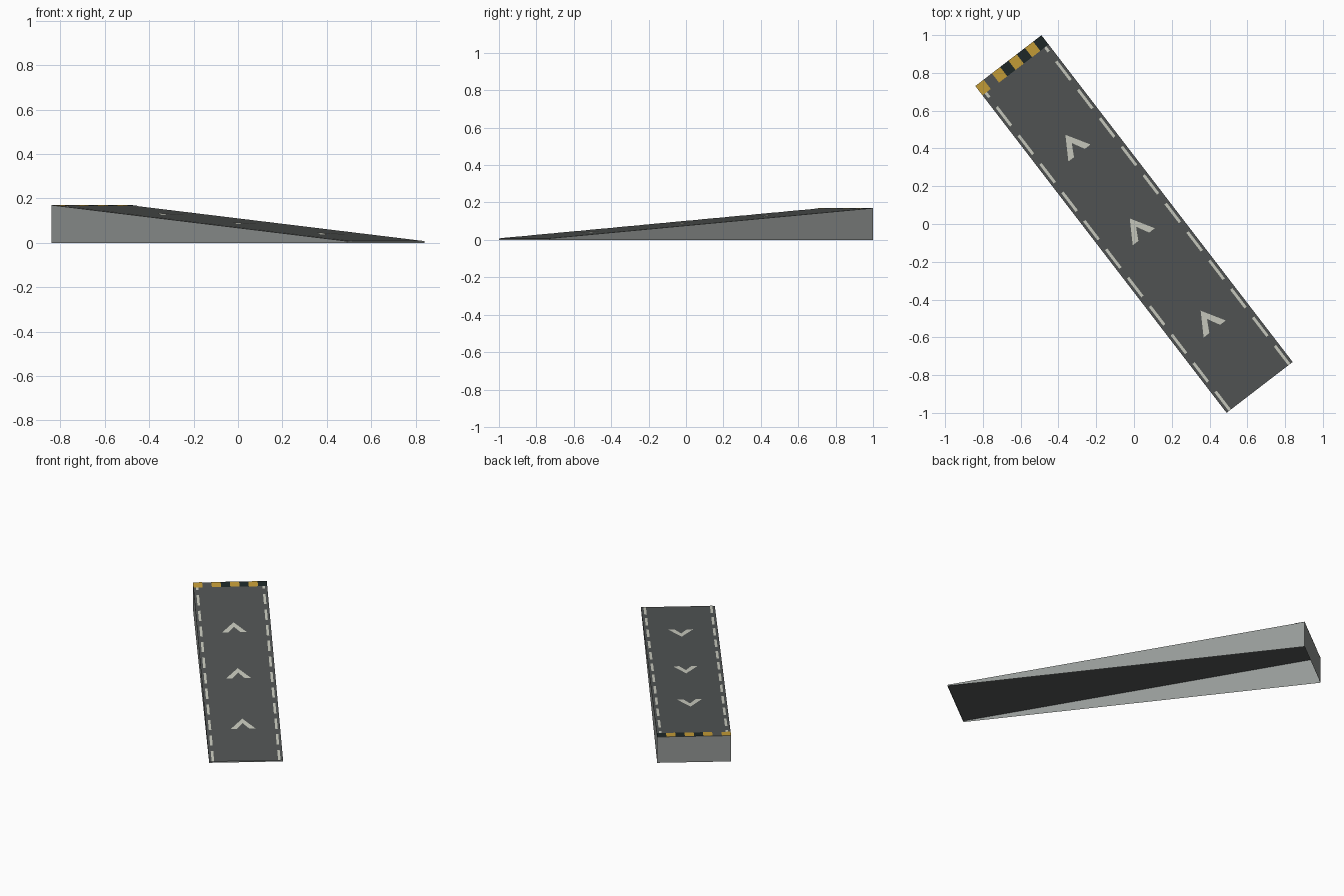
import bpy
from mathutils import Vector

if "Cube" in bpy.data.objects:
    bpy.data.objects.remove(bpy.data.objects["Cube"])

# Ramp frame: u runs up the slope, v runs across it
LENGTH, HALF = 2.182, 0.2207
LOW, HIGH = 0.008, 0.17
START = Vector((0.665, -0.865, 0))
ALONG = Vector((-0.6095, 0.7928, 0))
ACROSS = Vector((0.7928, 0.6095, 0))


def material(name, rgb):
    m = bpy.data.materials.new(name)
    m.diffuse_color = (*rgb, 1)
    m.use_nodes = True
    m.node_tree.nodes["Principled BSDF"].inputs["Base Color"].default_value = m.diffuse_color
    return m


asphalt = material("asphalt", (0.085, 0.092, 0.091))
concrete = material("concrete", (0.30, 0.32, 0.31))
paint = material("pale paint", (0.60, 0.61, 0.53))
yellow = material("hazard yellow", (0.58, 0.35, 0.04))
black = material("hazard black", (0.013, 0.022, 0.022))


def on_slope(u, v, lift=0.0):
    p = START + ALONG * u + ACROSS * v
    p.z = LOW + (HIGH - LOW) * u / LENGTH + lift
    return p


def on_ground(u, v):
    return START + ALONG * u + ACROSS * v


def add_mesh(name, polygons, mat):
    verts, faces = [], []
    for poly in polygons:
        faces.append(range(len(verts), len(verts) + len(poly)))
        verts += poly
    mesh = bpy.data.meshes.new(name)
    mesh.from_pydata(verts, [], [list(f) for f in faces])
    mesh.materials.append(mat)
    obj = bpy.data.objects.new(name, mesh)
    bpy.context.collection.objects.link(obj)
    return obj


def strip(u0, u1, v0, v1, lift=0.0015):
    return [on_slope(u, v, lift) for u, v in ((u0, v0), (u0, v1), (u1, v1), (u1, v0))]


# Sloping road surface
add_mesh("ramp_surface", [strip(0, LENGTH, -HALF, HALF, 0)], asphalt)

# Walls around the hollow, open-bottomed shell
corners = [(0, -HALF), (0, HALF), (LENGTH, HALF), (LENGTH, -HALF)]
walls = []
for a, b in zip(corners, corners[1:] + corners[:1]):
    walls.append([on_ground(*a), on_ground(*b), on_slope(*b), on_slope(*a)])
add_mesh("ramp_walls", walls, concrete)

# Hazard band along the top edge
BAND = LENGTH - 0.062
cell = 2 * HALF / 8
cells = [strip(BAND, LENGTH, -HALF + i * cell, -HALF + (i + 1) * cell) for i in range(8)]
add_mesh("hazard_yellow_blocks", cells[0::2], yellow)
add_mesh("hazard_black_blocks", cells[3::2], black)

# Dashed edge lines on both sides
dashes = []
for i in range(12):
    u0 = i * 0.19
    u1 = min(u0 + 0.125, BAND)
    for v0, v1 in ((-0.206, -0.191), (0.191, 0.206)):
        dashes.append(strip(u0, u1, v0, v1))
add_mesh("edge_dashes", dashes, paint)

# Chevrons pointing up the slope, each as two mirrored arms
arms = []
for tip in (0.512, 1.128, 1.687):
    arm = [(0, 0), (-0.055, 0), (-0.122, 0.036), (-0.122, 0.074)]
    for side in (1, -1):
        pts = [on_slope(tip + u, side * v, 0.0015) for u, v in arm]
        arms.append(pts if side == 1 else pts[::-1])
add_mesh("direction_chevrons", arms, paint)
